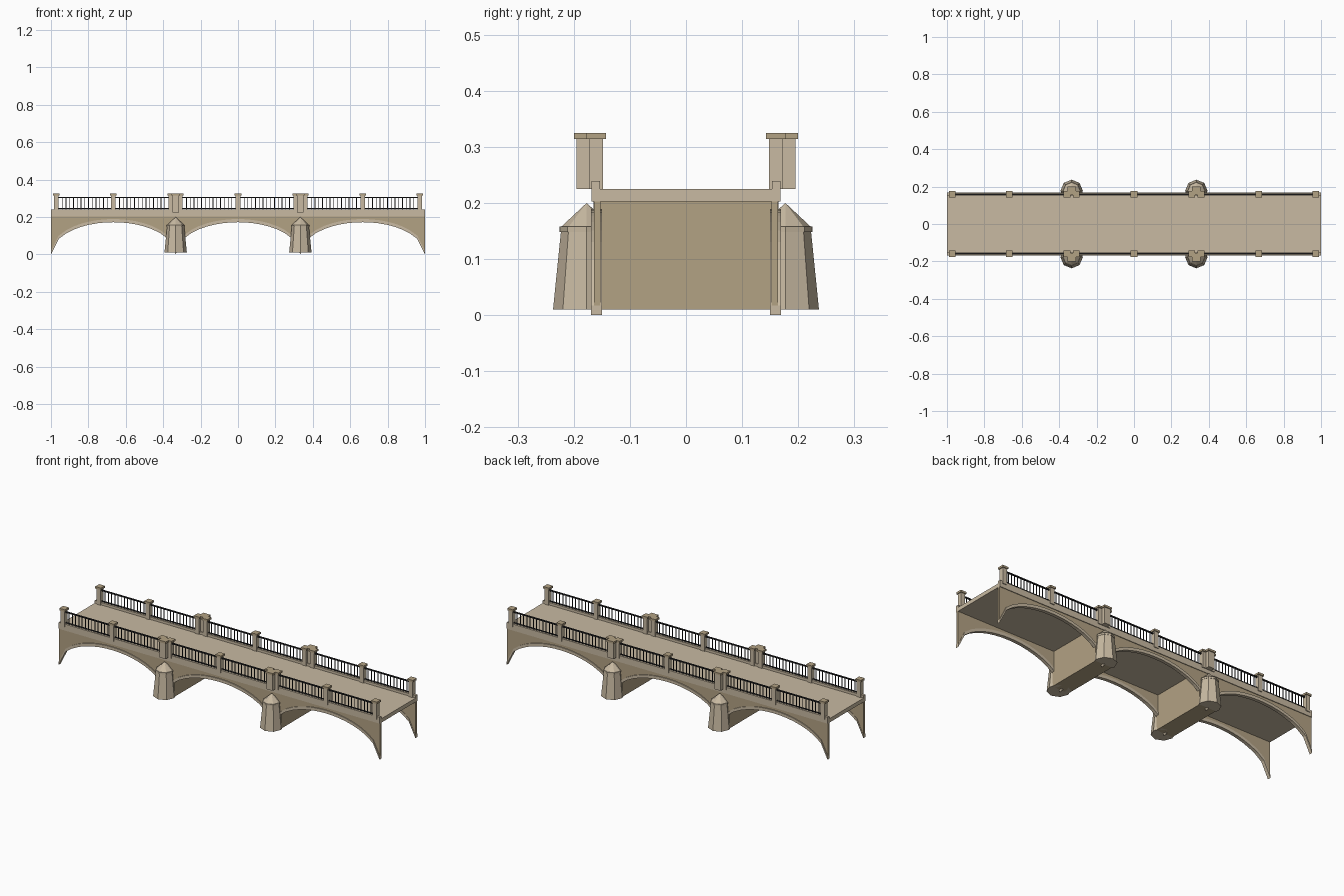
import bpy, bmesh, math
from mathutils import Matrix, Vector

if "Cube" in bpy.data.objects:
    bpy.data.objects.remove(bpy.data.objects["Cube"])


def material(name, rgb):
    m = bpy.data.materials.new(name)
    m.diffuse_color = (*rgb, 1)
    m.use_nodes = True
    m.node_tree.nodes["Principled BSDF"].inputs["Base Color"].default_value = m.diffuse_color
    return m


LIGHT = material("light_stone", (0.58, 0.49, 0.36))
DARK = material("dark_stone", (0.45, 0.36, 0.23))
METAL = material("dark_metal", (0.02, 0.02, 0.022))


def add_box(bm, x, y, z):
    """Box from (min, max) ranges on each axis."""
    size = Vector((x[1] - x[0], y[1] - y[0], z[1] - z[0]))
    mid = Vector((sum(x) / 2, sum(y) / 2, sum(z) / 2))
    bmesh.ops.create_cube(bm, size=1, matrix=Matrix.Translation(mid) @ Matrix.Diagonal((*size, 1)))


def add_cone(bm, x, y, z, r0, r1, sides=8):
    """Upright frustum with one vertex pointing to -y and +y."""
    mat = Matrix.Translation((x, y, sum(z) / 2))
    bmesh.ops.create_cone(bm, cap_ends=True, segments=sides, radius1=r0, radius2=r1,
                          depth=z[1] - z[0], matrix=mat)


def add_slab(bm, profile, y0, y1):
    """Extrude an xz outline along y."""
    f = bm.faces.new([bm.verts.new((x, y0, z)) for x, z in profile])
    ext = bmesh.ops.extrude_face_region(bm, geom=[f])
    verts = [v for v in ext["geom"] if isinstance(v, bmesh.types.BMVert)]
    bmesh.ops.translate(bm, verts=verts, vec=(0, y1 - y0, 0))


def finish(bm, name, mat, mirror=True):
    bmesh.ops.recalc_face_normals(bm, faces=bm.faces)
    me = bpy.data.meshes.new(name)
    bm.to_mesh(me)
    bm.free()
    me.materials.append(mat)
    ob = bpy.data.objects.new(name, me)
    bpy.context.collection.objects.link(ob)
    if mirror:
        mod = ob.modifiers.new("both_sides", "MIRROR")
        mod.use_axis = (False, True, False)
    return ob


PIERS = (-1 / 3, 1 / 3)
SPAN = 1 / 3
STEPS = 16

# Road deck
bm = bmesh.new()
add_box(bm, (-1, 1), (-0.168, 0.168), (0.203, 0.225))
finish(bm, "deck", LIGHT, mirror=False)

# Arched side walls and their raised arch rings
arch_wall, arch_ring = bmesh.new(), bmesh.new()
for cx in (-2 / 3, 0, 2 / 3):
    curve = []
    for i in range(STEPS + 1):
        u = -1 + 2 * i / STEPS
        curve.append((cx + SPAN * u, 0.172 * math.sqrt(max(0, 1 - u * u))))
    upper = [(x, z + 0.017) for x, z in curve]
    add_slab(arch_wall, upper + [(cx + SPAN, 0.204), (cx - SPAN, 0.204)], -0.164, -0.152)
    add_slab(arch_ring, curve + upper[::-1], -0.169, -0.15)
finish(arch_wall, "arch_wall", DARK)
finish(arch_ring, "arch_ring", LIGHT)

# Pier walls under the deck, and faceted cutwaters with collar and pointed cap
walls, cutwaters = bmesh.new(), bmesh.new()
for px in PIERS:
    add_box(walls, (px - 0.052, px + 0.052), (-0.165, 0.165), (0.01, 0.204))
    add_cone(cutwaters, px, -0.177, (0.01, 0.148), 0.06, 0.046)
    add_cone(cutwaters, px, -0.177, (0.148, 0.158), 0.048, 0.048)
    add_cone(cutwaters, px, -0.177, (0.158, 0.2), 0.045, 0)
finish(walls, "pier_wall", DARK, mirror=False)
finish(cutwaters, "cutwater", LIGHT)

# Kerb below the railing
bm = bmesh.new()
add_box(bm, (-1, 1), (-0.168, -0.153), (0.225, 0.239))
finish(bm, "kerb", LIGHT)

# Railing posts with caps; clusters of three stand over the piers
posts, caps = bmesh.new(), bmesh.new()


def add_post(x, y, half, cap_half):
    add_box(posts, (x - half, x + half), (y - half, y + half), (0.225, 0.315))
    add_box(caps, (x - cap_half, x + cap_half), (y - cap_half, y + cap_half), (0.314, 0.325))


for x in (-0.972, -2 / 3, 0, 2 / 3, 0.972):
    add_post(x, -0.16, 0.0125, 0.0175)
for px in PIERS:
    for dx in (-0.025, 0.025):
        add_post(px + dx, -0.16, 0.0125, 0.0175)
    add_post(px, -0.177, 0.018, 0.023)
finish(posts, "post", LIGHT)
finish(caps, "post_cap", DARK)

# Metal railing: top and bottom rails with thin balusters in each bay
bm = bmesh.new()
stops = [(-0.96, -0.679), (-0.654, -0.371), (-0.296, -0.0125)]
stops += [(-b, -a) for a, b in stops]
for a, b in stops:
    add_box(bm, (a, b), (-0.164, -0.156), (0.302, 0.308))
    add_box(bm, (a, b), (-0.163, -0.157), (0.243, 0.247))
    n = 14
    for i in range(1, n):
        x = a + (b - a) * i / n
        add_box(bm, (x - 0.0018, x + 0.0018), (-0.1618, -0.1582), (0.239, 0.303))
finish(bm, "railing", METAL)
